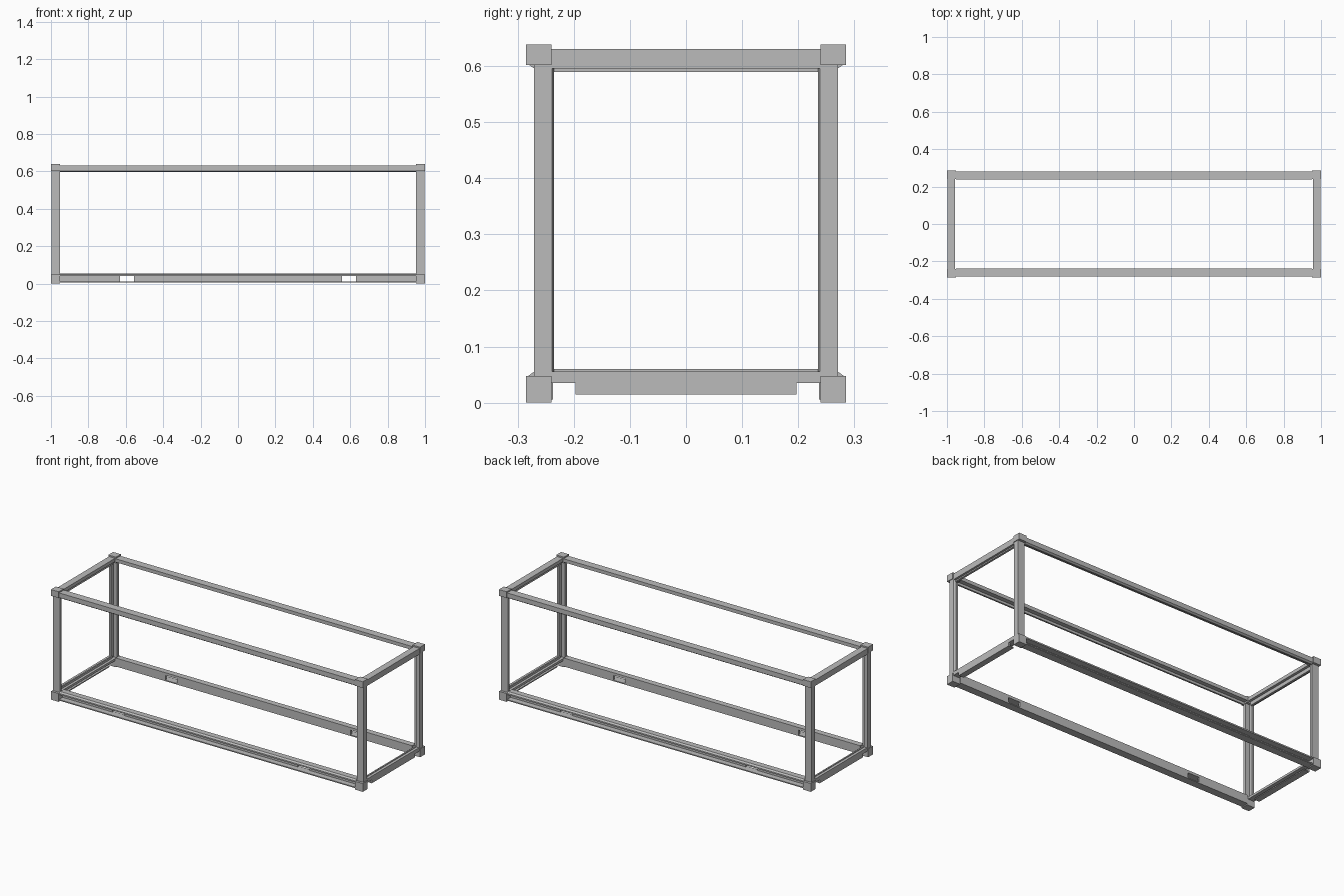
import bpy, bmesh
from mathutils import Vector

cube = bpy.data.objects.get("Cube")
if cube:
    bpy.data.objects.remove(cube)

steel = bpy.data.materials.new("plain grey steel")
steel.use_nodes = True
colour = (0.5, 0.5, 0.5, 1)
steel.diffuse_color = colour
steel.node_tree.nodes["Principled BSDF"].inputs["Base Color"].default_value = colour


def prism(name, profile, axis, start, end, sx=1, sy=1):
    """Sweep a closed profile along an axis; sx and sy mirror the part."""
    def place(p, t):
        a, b = p
        x, y, z = {"x": (t, a, b), "y": (a, t, b), "z": (a, b, t)}[axis]
        return Vector((x * sx, y * sy, z))
    bm = bmesh.new()
    low = [bm.verts.new(place(p, start)) for p in profile]
    high = [bm.verts.new(place(p, end)) for p in profile]
    bm.faces.new(low)
    bm.faces.new(high)
    n = len(profile)
    for i in range(n):
        j = (i + 1) % n
        bm.faces.new((low[i], low[j], high[j], high[i]))
    bmesh.ops.recalc_face_normals(bm, faces=bm.faces)
    mesh = bpy.data.meshes.new(name)
    bm.to_mesh(mesh)
    bm.free()
    mesh.materials.append(steel)
    obj = bpy.data.objects.new(name, mesh)
    bpy.context.collection.objects.link(obj)
    return obj


def rect(a0, b0, a1, b1):
    return [(a0, b0), (a1, b0), (a1, b1), (a0, b1)]


TOP = 0.638
X_IN, Y_IN = 0.951, 0.24        # inner faces of the corner blocks
Y_OUT = 0.285

# L-shaped corner post with a thin door lip on the inner edge
post = [(0.953, 0.271), (0.996, 0.271), (0.996, 0.239), (0.988, 0.235),
        (0.978, 0.235), (0.978, 0.255), (0.953, 0.255)]

# Upper side rail, bevelled below on the outside
upper = [(0.237, 0.63), (0.281, 0.63), (0.281, 0.603), (0.271, 0.596),
         (0.262, 0.596), (0.262, 0.61), (0.237, 0.61)]

# Flanges of the outward-facing lower side channel
top_flange = [(0.237, 0.04), (0.281, 0.04), (0.281, 0.048),
              (0.271, 0.055), (0.237, 0.055)]
bottom_flange = rect(0.237, 0.006, 0.281, 0.012)

# End rails
upper_end = [(0.957, 0.63), (0.996, 0.63), (0.996, 0.596), (0.984, 0.596),
             (0.984, 0.589), (0.972, 0.589), (0.972, 0.61), (0.957, 0.61)]
lower_end = [(0.957, 0.048), (0.972, 0.048), (0.972, 0.06), (0.98, 0.06),
             (0.98, 0.056), (0.996, 0.056), (0.996, 0.035), (0.957, 0.035)]
skirt = [(0.996, 0.035), (0.996, 0.015), (0.962, 0.015), (0.962, 0.021),
         (0.988, 0.021), (0.988, 0.035)]

# The web stops on each side of two forklift pockets
POCKET = (0.556, 0.631)
webs = [(-X_IN, -POCKET[1]), (-POCKET[0], POCKET[0]), (POCKET[1], X_IN)]

for sy, face in ((-1, "front"), (1, "back")):
    prism(face + "_upper_rail", upper, "x", -X_IN, X_IN, sy=sy)
    prism(face + "_lower_rail_top", top_flange, "x", -X_IN, X_IN, sy=sy)
    prism(face + "_lower_rail_bottom", bottom_flange, "x", -X_IN, X_IN, sy=sy)
    for i, (a, b) in enumerate(webs):
        prism(f"{face}_lower_rail_web_{i + 1}",
              rect(0.237, 0.012, 0.248, 0.04), "x", a, b, sy=sy)

    for sx, side in ((-1, "right"), (1, "left")):
        name = f"{face}_{side}"
        block = rect(X_IN, Y_IN, 1, Y_OUT)
        prism(name + "_post", post, "z", 0.048, 0.602, sx, sy)
        prism(name + "_lower_corner", block, "z", 0, 0.048, sx, sy)
        prism(name + "_upper_corner", block, "z", 0.602, TOP, sx, sy)

for sx, side in ((-1, "right"), (1, "left")):
    prism(side + "_upper_end_rail", upper_end, "y", -Y_IN, Y_IN, sx)
    prism(side + "_lower_end_rail", lower_end, "y", -Y_IN, Y_IN, sx)
    prism(side + "_end_rail_skirt", skirt, "y", -0.197, 0.197, sx)
